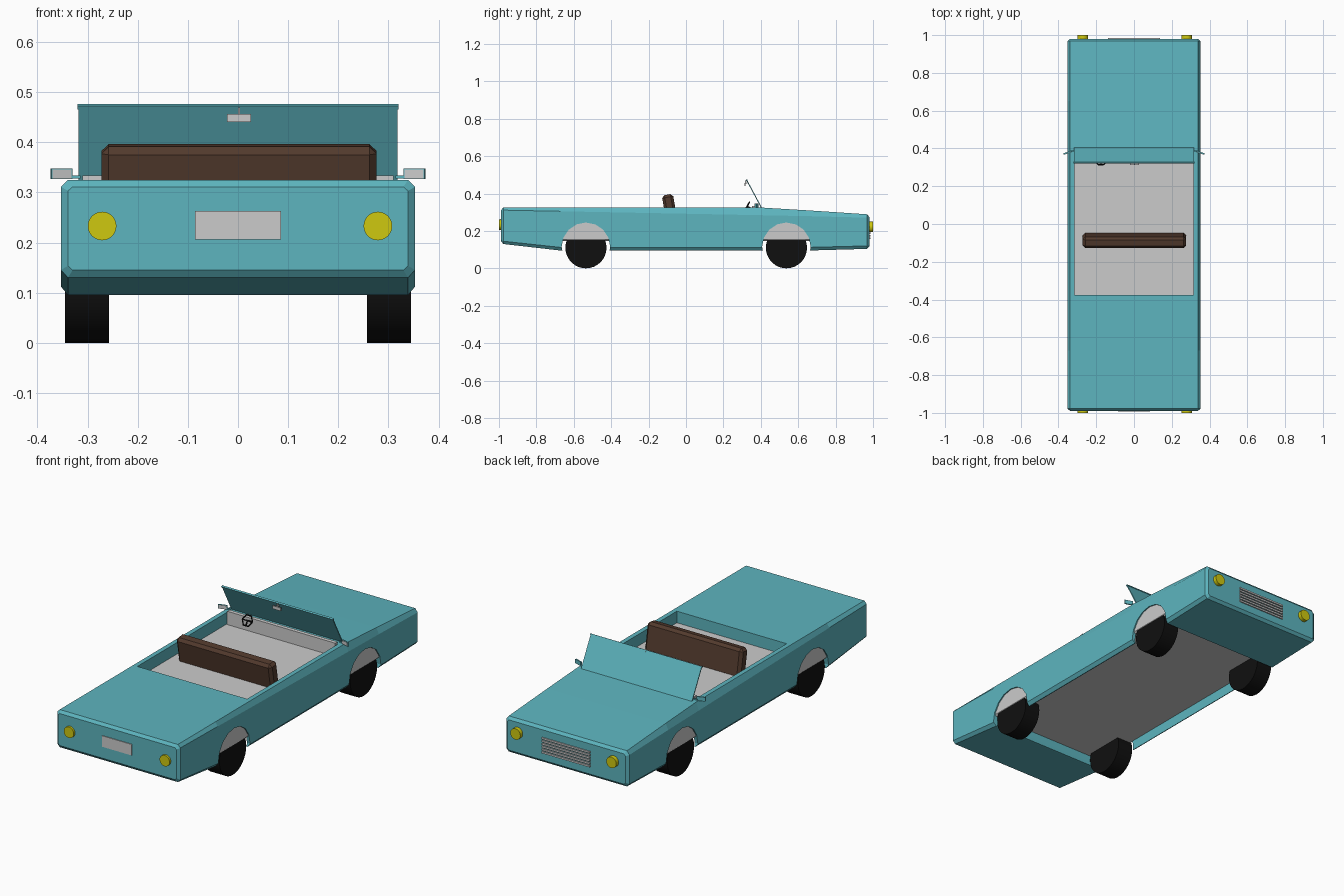
import bpy, bmesh
from math import radians, pi, atan2
from mathutils import Matrix

if "Cube" in bpy.data.objects:
    bpy.data.objects.remove(bpy.data.objects["Cube"])


def material(name, rgb):
    m = bpy.data.materials.new(name)
    m.diffuse_color = (*rgb, 1)
    m.use_nodes = True
    m.node_tree.nodes["Principled BSDF"].inputs["Base Color"].default_value = m.diffuse_color
    return m


TEAL = material("teal_paint", (0.11, 0.46, 0.52))
BROWN = material("brown_leather", (0.085, 0.042, 0.026))
BLACK = material("black_rubber", (0.005, 0.005, 0.005))
YELLOW = material("yellow_lamp", (0.62, 0.58, 0.005))


def finish(name, bm, mat=None):
    bmesh.ops.recalc_face_normals(bm, faces=bm.faces)
    me = bpy.data.meshes.new(name)
    bm.to_mesh(me)
    bm.free()
    ob = bpy.data.objects.new(name, me)
    bpy.context.collection.objects.link(ob)
    if mat:
        me.materials.append(mat)
    return ob


def box(name, centre, size, mat=None, rot=None, bevel=0):
    bm = bmesh.new()
    bmesh.ops.create_cube(bm, size=1, matrix=Matrix.Diagonal((*size, 1)))
    if bevel:
        bmesh.ops.bevel(bm, geom=bm.edges[:], offset=bevel, segments=1, affect='EDGES')
    bm.transform(Matrix.Translation(centre) @ (rot or Matrix()))
    return finish(name, bm, mat)


def cylinder(name, centre, r, depth, axis, mat=None, segs=32):
    bm = bmesh.new()
    bmesh.ops.create_cone(bm, cap_ends=True, segments=segs, radius1=r, radius2=r, depth=depth)
    turn = Matrix.Rotation(pi / 2, 4, 'Y' if axis == 'X' else 'X')
    bm.transform(Matrix.Translation(centre) @ turn)
    return finish(name, bm, mat)


def cut(ob, cutter):
    mod = ob.modifiers.new("cut", 'BOOLEAN')
    mod.operation = 'DIFFERENCE'
    mod.solver = 'EXACT'
    mod.object = cutter
    cutter.hide_render = True
    cutter.hide_viewport = True


def loft(name, stations, mat):
    """Octagonal sections: y, inner x, outer x, four heights."""
    bm = bmesh.new()
    rings = []
    for y, xi, xo, zb, zl, zh, zt in stations:
        half = [(xi, zb), (xo, zl), (xo, zh), (xi, zt)]
        pts = half + [(-x, z) for x, z in reversed(half)]
        rings.append([bm.verts.new((x, y, z)) for x, z in pts])
    for a, b in zip(rings, rings[1:]):
        for i in range(8):
            j = (i + 1) % 8
            bm.faces.new((a[i], a[j], b[j], b[i]))
    bm.faces.new(rings[0])
    bm.faces.new(rings[-1])
    return finish(name, bm, mat)


# Body shell: chamfered slab with a falling hood
body = loft("body", [
    (-0.989, 0.330, 0.339, 0.145, 0.154, 0.303, 0.311),
    (-0.977, 0.339, 0.353, 0.130, 0.145, 0.311, 0.325),
    (-0.67, 0.339, 0.353, 0.095, 0.112, 0.305, 0.325),
    (0.40, 0.339, 0.353, 0.095, 0.112, 0.284, 0.325),
    (0.65, 0.339, 0.353, 0.095, 0.112, 0.279, 0.310),
    (0.968, 0.339, 0.353, 0.104, 0.120, 0.271, 0.289),
    (0.980, 0.330, 0.339, 0.118, 0.127, 0.265, 0.275)], TEAL)

# Cockpit opening, open underside and wheel arches
cut(body, box("cockpit_cutter", (0, -0.0025, 0.35), (0.63, 0.745, 0.30)))
cut(body, box("underside_cutter", (0, -0.004, 0.07), (0.67, 1.312, 0.24)))
AXLES = (-0.535, 0.537)
for y in AXLES:
    cut(body, cylinder("arch_cutter", (0, y, 0.115), 0.13, 1.0, 'X', segs=16))

# Grey inner tub seen in the cockpit, the arches and below
box("inner_tub", (0, 0, 0.206), (0.694, 1.90, 0.118), bevel=0.008)

# Wheels
for y in AXLES:
    for s in (-1, 1):
        wheel = cylinder("wheel", (s * 0.301, y, 0.11), 0.11, 0.088, 'X', BLACK)
        for p in wheel.data.polygons:
            p.use_smooth = len(p.vertices) == 4
        wheel.data.set_sharp_from_angle(angle=radians(40))

# Bench seat back, leaning rearwards
box("seat", (0.002, -0.087, 0.320), (0.548, 0.06, 0.15), BROWN,
    Matrix.Rotation(radians(10), 4, 'X'), bevel=0.014)

# Windshield with a slim top rail
tilt = Matrix.Rotation(atan2(0.08, 0.15), 4, 'X')
box("windshield", (0, 0.364, 0.398), (0.636, 0.005, 0.17), TEAL, tilt)
box("windshield_rail", (0, 0.325, 0.471), (0.64, 0.009, 0.008), TEAL, tilt)

# Dashboard
box("dashboard", (0, 0.364, 0.298), (0.62, 0.02, 0.072))

# Steering wheel: hexagonal rim, spokes and column
tilt = Matrix.Translation((-0.175, 0.327, 0.332)) @ Matrix.Rotation(radians(60), 4, 'X')
bm = bmesh.new()
N, M = 6, 4
from math import cos, sin
rim = []
for i in range(N):
    a = 2 * pi * i / N
    rim.append([bm.verts.new(((0.029 + 0.004 * cos(b)) * cos(a),
                              (0.029 + 0.004 * cos(b)) * sin(a), 0.004 * sin(b)))
                for b in (2 * pi * k / M for k in range(M))])
for i in range(N):
    for k in range(M):
        p, q = rim[i], rim[(i + 1) % N]
        bm.faces.new((p[k], q[k], q[(k + 1) % M], p[(k + 1) % M]))
bm.transform(tilt)
finish("steering_rim", bm, BLACK)
for name, c, size in (("steering_crossbar", (0, 0, 0), (0.056, 0.006, 0.004)),
                      ("steering_spoke", (0, -0.013, 0), (0.006, 0.026, 0.004)),
                      ("steering_column", (0, 0, -0.018), (0.008, 0.008, 0.036))):
    part = box(name, c, size, BLACK)
    part.data.transform(tilt)

# Mirrors
box("rear_view_mirror", (0.002, 0.316, 0.448), (0.048, 0.006, 0.016))
box("rear_view_mirror_stem", (0.002, 0.323, 0.461), (0.004, 0.014, 0.016))
for s in (-1, 1):
    box("side_mirror", (s * 0.352, 0.378, 0.337), (0.044, 0.007, 0.021), TEAL,
        Matrix.Rotation(radians(-18 * s), 4, 'Z'))
    box("side_mirror_glass", (s * 0.351, 0.374, 0.337), (0.040, 0.002, 0.018), None,
        Matrix.Rotation(radians(-18 * s), 4, 'Z'))
    box("side_mirror_arm", (s * 0.325, 0.386, 0.331), (0.022, 0.005, 0.006), TEAL)

# Lamps at both ends
for s in (-1, 1):
    cylinder("tail_lamp", (s * 0.275 + 0.004, -0.985, 0.233), 0.0285, 0.03, 'Y', YELLOW)
    cylinder("head_lamp", (s * 0.275 + 0.004, 0.985, 0.222), 0.0285, 0.03, 'Y', YELLOW)

# Rear plate and slatted nose grille
box("rear_plate", (0, -0.989, 0.2345), (0.171, 0.008, 0.057))
for i in range(6):
    box("grille_slat", (0, 0.982, 0.160 + i * 0.0145), (0.275, 0.008, 0.009))
